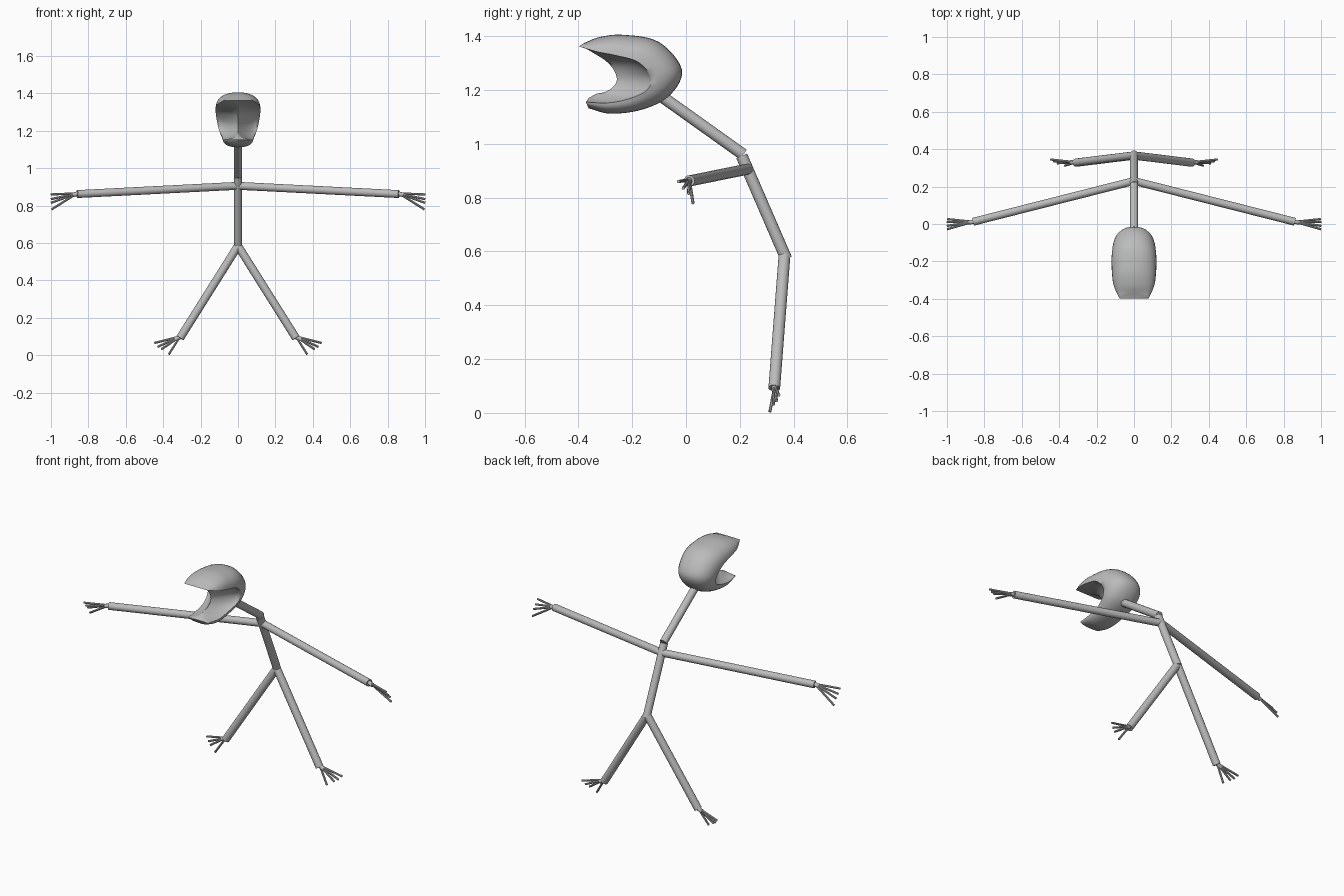
import bpy, bmesh, math
from mathutils import Vector

if "Cube" in bpy.data.objects:
    bpy.data.objects.remove(bpy.data.objects["Cube"])

grey = bpy.data.materials.new("plain grey")
grey.diffuse_color = (0.5, 0.5, 0.5, 1)
grey.use_nodes = True
grey.node_tree.nodes["Principled BSDF"].inputs["Base Color"].default_value = grey.diffuse_color


def finish(bm, name, angle):
    bmesh.ops.recalc_face_normals(bm, faces=bm.faces)
    me = bpy.data.meshes.new(name)
    bm.to_mesh(me)
    bm.free()
    me.materials.append(grey)
    ob = bpy.data.objects.new(name, me)
    bpy.context.collection.objects.link(ob)
    bpy.ops.object.select_all(action='DESELECT')
    ob.select_set(True)
    bpy.context.view_layer.objects.active = ob
    bpy.ops.object.shade_smooth_by_angle(angle=math.radians(angle))
    return ob


def rod(name, a, b, r, sides=16):
    """Straight cylinder from a to b."""
    a, b = Vector(a), Vector(b)
    bm = bmesh.new()
    bmesh.ops.create_cone(bm, cap_ends=True, segments=sides, radius1=r, radius2=r, depth=(b - a).length)
    rot = (b - a).to_track_quat('Z', 'Y')
    for v in bm.verts:
        v.co = rot @ v.co + (a + b) / 2
    return finish(bm, name, 40)


def smooth_path(pts, n):
    """Catmull-Rom sampling of a short control path."""
    P = [Vector(p) for p in pts]
    P = [2 * P[0] - P[1]] + P + [2 * P[-1] - P[-2]]
    out = []
    for i in range(n + 1):
        t = i / n * (len(P) - 3)
        k = min(int(t), len(P) - 4)
        t -= k
        a, b, c, d = P[k:k + 4]
        out.append(0.5 * (2 * b + (c - a) * t + (2 * a - 5 * b + 4 * c - d) * t * t
                          + (3 * b - a - 3 * c + d) * t ** 3))
    return out


# head: C-shaped loft between outer midline, side rim and inner ridge
N, K = 48, 8
outer = smooth_path([(0, -.378, 1.375), (0, -.32, 1.397), (0, -.23, 1.405), (0, -.10, 1.378), (0, -.015, 1.275),
                     (0, -.06, 1.18), (0, -.16, 1.128), (0, -.28, 1.112), (0, -.362, 1.132)], N)
rim = smooth_path([(.078, -.398, 1.362), (.108, -.33, 1.342), (.118, -.26, 1.328), (.120, -.18, 1.305),
                   (.112, -.13, 1.25), (.100, -.145, 1.20), (.085, -.21, 1.168), (.080, -.29, 1.152),
                   (.068, -.372, 1.155)], N)
inner = smooth_path([(0, -.378, 1.358), (0, -.335, 1.332), (0, -.298, 1.308), (0, -.270, 1.277), (0, -.257, 1.240),
                     (0, -.270, 1.213), (0, -.300, 1.193), (0, -.332, 1.186), (0, -.362, 1.170)], N)
bm = bmesh.new()
rings = []
for o, r, i in zip(outer, rim, inner):
    half = []
    for k in range(K + 1):
        a = k / K * math.pi / 2
        p = r + (o - r) * math.cos(a) ** 0.9
        p.x = r.x * math.sin(a) ** 0.9
        half.append(p)
    for k in range(1, K + 1):
        u = k / K
        p = r + (i - r) * u ** 1.5
        p.x = r.x * (1 - u)
        half.append(p)
    ring = half + [Vector((-p.x, p.y, p.z)) for p in half[-2:0:-1]]
    rings.append([bm.verts.new(p) for p in ring])
M = len(rings[0])
for A, B in zip(rings, rings[1:]):
    for j in range(M):
        bm.faces.new((A[j], A[(j + 1) % M], B[(j + 1) % M], B[j]))
for ring in (rings[0], rings[-1]):
    for k in range(M // 2):
        quad = [ring[k], ring[k + 1], ring[(M - k - 1) % M], ring[(M - k) % M]]
        quad = list(dict.fromkeys(quad))
        if len(quad) > 2:
            bm.faces.new(quad)
finish(bm, "head", 75)

# neck and torso
rod("neck", (0, .213, .96), (0, -.11, 1.19), .022)
rod("torso", (0, .207, .955), (0, .373, .572), .022)

# arms, legs, fingers and toes
fingers = [(1, -.028, .86), (1, -.01, .835), (1, .01, .815), (.997, .026, .78)]
toes = [(.447, .345, .066), (.43, .336, .045), (.41, .325, .032), (.37, .312, .005)]
for side, s in (("left", 1), ("right", -1)):
    def m(p):
        return (p[0] * s, p[1], p[2])
    rod(side + "_arm", m((0, .23, .906)), m((.86, .012, .862)), .021)
    rod(side + "_leg", m((0, .366, .585)), m((.31, .328, .092)), .022)
    rod(side + "_palm", m((.85, .013, .866)), m((.885, .008, .857)), .012, 10)
    rod(side + "_sole", m((.305, .33, .1)), m((.337, .33, .085)), .012, 10)
    for n, tip in enumerate(fingers):
        rod(f"{side}_finger_{n + 1}", m((.86, .012, .866)), m(tip), .006, 8)
    for n, tip in enumerate(toes):
        rod(f"{side}_toe_{n + 1}", m((.31, .33, .1)), m(tip), .006, 8)
